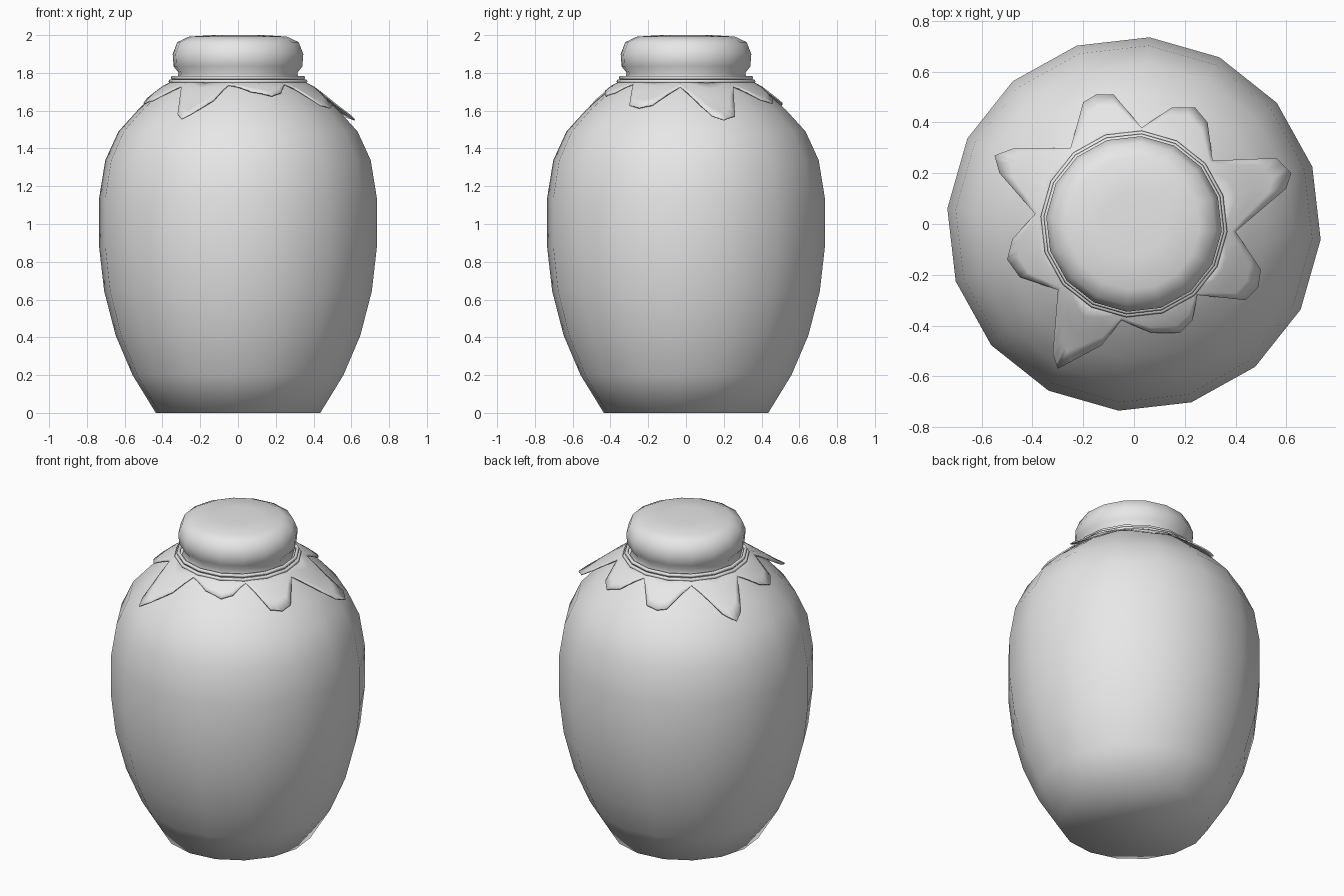
import bpy
import bmesh
import math

default_cube = bpy.data.objects.get("Cube")
if default_cube:
    bpy.data.objects.remove(default_cube, do_unlink=True)

SIDES = 16
TURN = math.radians(-4.7)

# One plain grey for everything
grey = bpy.data.materials.new("plain grey")
grey.use_nodes = True
colour = (0.8, 0.8, 0.8, 1)
grey.diffuse_color = colour
grey.node_tree.nodes["Principled BSDF"].inputs["Base Color"].default_value = colour


def finish(name, bm, smooth_angle):
    """Turn a bmesh into a smooth shaded object."""
    bmesh.ops.recalc_face_normals(bm, faces=bm.faces)
    mesh = bpy.data.meshes.new(name)
    bm.to_mesh(mesh)
    bm.free()
    mesh.materials.append(grey)
    obj = bpy.data.objects.new(name, mesh)
    bpy.context.collection.objects.link(obj)
    bpy.ops.object.select_all(action='DESELECT')
    obj.select_set(True)
    bpy.context.view_layer.objects.active = obj
    bpy.ops.object.shade_smooth_by_angle(angle=math.radians(smooth_angle))
    return obj


def lathe(name, profile, closed=False, smooth_angle=60):
    """Spin a (radius, height) profile; cap open ends unless it is a loop."""
    bm = bmesh.new()
    rings = []
    for radius, height in profile:
        ring = []
        for i in range(SIDES):
            a = TURN + math.tau * i / SIDES
            ring.append(bm.verts.new((radius * math.cos(a), radius * math.sin(a), height)))
        rings.append(ring)
    pairs = list(zip(rings, rings[1:]))
    if closed:
        pairs.append((rings[-1], rings[0]))
    else:
        bm.faces.new(rings[0])
        bm.faces.new(rings[-1])
    for low, high in pairs:
        for i in range(SIDES):
            j = (i + 1) % SIDES
            bm.faces.new((low[i], low[j], high[j], high[i]))
    return finish(name, bm, smooth_angle)


# Pot body
lathe("jar_body", [
    (.437, 0), (.56, .2), (.65, .41), (.711, .645), (.738, .88), (.738, 1.135),
    (.705, 1.338), (.635, 1.49), (.53, 1.605), (.45, 1.675), (.37, 1.74), (.31, 1.77)])

# Cloth pulled over the mouth
lathe("cloth_cap", [
    (.325, 1.76), (.315, 1.8), (.342, 1.835), (.347, 1.9), (.322, 1.963),
    (.26, 1.992), (.13, 2)])

# Two cords tied round the neck
for name, radius, height in (("upper_cord", .346, 1.775), ("lower_cord", .358, 1.755)):
    cord = []
    for k in range(6):
        a = math.tau * k / 6
        cord.append((radius + .011 * math.cos(a), height + .011 * math.sin(a)))
    lathe(name, cord, closed=True, smooth_angle=70)

# Ragged cloth skirt outline, in hundredths: each row is a valley and its petal tip
outline = [
    (40, -3), (60, 14), (62, 20), (56, 26),
    (31, 25), (29, 40), (24, 46), (15, 46),
    (3, 38), (-8, 51), (-15, 51), (-20, 48),
    (-25, 30), (-47, 30), (-55, 27), (-53, 20),
    (-39, 4), (-48, -6), (-50, -14), (-45, -21),
    (-30, -26), (-32, -51), (-30, -57), (-13, -48),
    (-5, -38), (7, -43), (18, -43), (23, -38),
    (25, -28), (44, -30), (49, -25), (50, -18)]
drape = [(.34, 1.76), (.4, 1.73), (.5, 1.655), (.58, 1.595), (.66, 1.55)]


def drape_height(radius):
    """Height of the cloth at a distance from the axis."""
    for (r0, z0), (r1, z1) in zip(drape, drape[1:]):
        if radius <= r1:
            break
    return z0 + (z1 - z0) * (radius - r0) / (r1 - r0)


bm = bmesh.new()
columns = []
STEPS, SPLIT = 4, 3
for n, (x0, y0) in enumerate(outline):
    x1, y1 = outline[(n + 1) % len(outline)]
    for s in range(SPLIT):
        x = (x0 + (x1 - x0) * s / SPLIT) / 100
        y = (y0 + (y1 - y0) * s / SPLIT) / 100
        reach, a = math.hypot(x, y), math.atan2(y, x)
        column = []
        for k in range(STEPS + 1):
            r = .34 + (reach - .34) * k / STEPS
            column.append(bm.verts.new((r * math.cos(a), r * math.sin(a), drape_height(r))))
        columns.append(column)
for i, here in enumerate(columns):
    after = columns[(i + 1) % len(columns)]
    for k in range(STEPS):
        bm.faces.new((here[k], here[k + 1], after[k + 1], after[k]))
skirt = finish("cloth_skirt", bm, 40)
thickness = skirt.modifiers.new("thickness", 'SOLIDIFY')
thickness.thickness = .008
